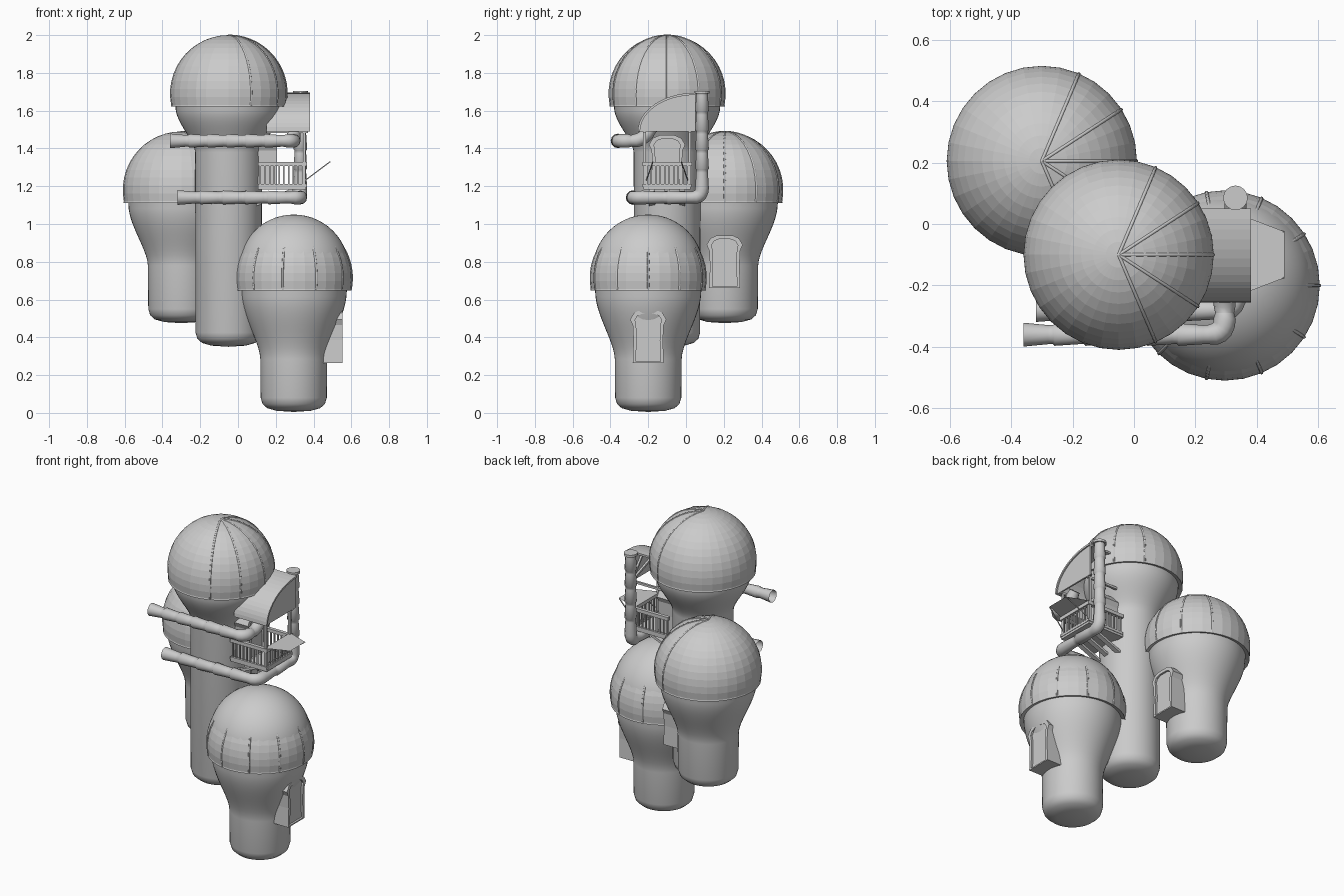
import bpy, bmesh
from math import sin, cos, pi, radians, sqrt
from mathutils import Vector

if "Cube" in bpy.data.objects:
    bpy.data.objects.remove(bpy.data.objects["Cube"])


def finish(bm, name, smooth=None):
    bmesh.ops.recalc_face_normals(bm, faces=bm.faces)
    me = bpy.data.meshes.new(name)
    bm.to_mesh(me)
    bm.free()
    ob = bpy.data.objects.new(name, me)
    bpy.context.collection.objects.link(ob)
    if smooth:
        bpy.ops.object.select_all(action='DESELECT')
        ob.select_set(True)
        bpy.context.view_layer.objects.active = ob
        bpy.ops.object.shade_smooth_by_angle(angle=radians(smooth))
    return ob


def lathe(name, prof, cx, cy, segs, smooth=None):
    bm = bmesh.new()
    vs = [bm.verts.new((cx + r, cy, z)) for r, z in prof]
    es = [bm.edges.new(p) for p in zip(vs, vs[1:])]
    bmesh.ops.spin(bm, geom=vs + es, cent=(cx, cy, 0), axis=(0, 0, 1), angle=2 * pi, steps=segs)
    bmesh.ops.remove_doubles(bm, verts=bm.verts, dist=1e-4)
    return finish(bm, name, smooth)


def beam(name, a, b, w, h):
    """Rectangular bar between two points."""
    a, b = Vector(a), Vector(b)
    bm = bmesh.new()
    bmesh.ops.create_cube(bm, size=1)
    bmesh.ops.scale(bm, vec=(w, h, (b - a).length), verts=bm.verts)
    q = (b - a).to_track_quat('Z', 'Y')
    for v in bm.verts:
        v.co = q @ v.co + (a + b) / 2
    return finish(bm, name)


def prism(name, outer, x0, x1, inner=None):
    """Extrude a y-z outline along x; with an inner outline it becomes a ring."""
    bm = bmesh.new()
    loops = [[bm.verts.new((x, y, z)) for y, z in o]
             for o in ([outer, inner] if inner else [outer]) for x in (x0, x1)]
    n = len(outer)

    def bridge(a, b):
        for i in range(n):
            bm.faces.new((a[i], a[(i + 1) % n], b[(i + 1) % n], b[i]))
    bridge(loops[0], loops[1])
    if inner:
        bridge(loops[2], loops[3])
        bridge(loops[0], loops[2])
        bridge(loops[1], loops[3])
    else:
        bm.faces.new(loops[0])
        bm.faces.new(loops[1])
    return finish(bm, name)


def sweep(name, pts, res, depth=1.0):
    """Round tube through (point, radius) pairs."""
    cu = bpy.data.curves.new(name, 'CURVE')
    cu.dimensions = '3D'
    cu.bevel_depth = depth
    cu.bevel_resolution = res
    cu.use_fill_caps = res < 2
    sp = cu.splines.new('POLY')
    sp.points.add(len(pts) - 1)
    for p, (co, r) in zip(sp.points, pts):
        p.co = (*co, 1)
        p.radius = r
    ob = bpy.data.objects.new(name, cu)
    bpy.context.collection.objects.link(ob)
    return ob


def pipe(name, corners, r=0.031, bend=0.05, step=0.11):
    """Pipe of flared sections with rounded elbows."""
    c = [Vector(p) for p in corners]
    pts = []
    for i in range(len(c) - 1):
        d = (c[i + 1] - c[i]).normalized()
        a = c[i] + d * (bend if i else 0)
        b = c[i + 1] - d * (bend if i < len(c) - 2 else 0)
        n = max(1, round((b - a).length / step))
        s = (b - a) / n
        for k in range(n):
            pts += [(a + s * k + d * 0.001, r * (1.25 if k + i == 0 else 1.17)),
                    (a + s * (k + 0.8), r), (a + s * (k + 1) - d * 0.004, r)]
        if i < len(c) - 2:
            e = (c[i + 2] - c[i + 1]).normalized()
            for t in (0.2, 0.4, 0.6, 0.8):
                p = c[i + 1]
                pts.append((b * (1 - t)**2 + p * 2 * t * (1 - t) + (p + e * bend) * t * t, r * 1.15))
    pts.append((c[-1], r * 1.2))
    return sweep(name, pts, 4)


def tower(name, cx, cy, cz, base, neck, ribs, rib_top, dome_z, door_z):
    # smooth stem, neck and inner dome
    prof = [(0, base), (0.09, base + 0.006), (0.14, base + 0.02), (0.165, base + 0.042), (0.175, base + 0.075)]
    for i in range(13):
        t = i / 12
        prof.append((0.177 + 0.104 * (t * t * (3 - 2 * t)) ** 0.85, cz - 0.07 - neck * (1 - t)))
    dr = 0.294
    for i in range(15):
        a = pi / 2 * i / 14
        prof.append((dr * cos(a) if i < 14 else 0, dome_z + dr * sin(a)))
    lathe(name + "_stem", prof, cx, cy, 48, 60)
    # faceted cap with a turned-in rim
    R = 0.31
    cap = [(0.275, cz - 0.058), (0.306, cz - 0.068)]
    for i in range(14):
        a = radians(-11 + 101 * i / 13)
        cap.append((R * cos(a) if i < 13 else 0, cz + R * sin(a)))
    lathe(name + "_cap", cap, cx, cy, 32)
    # seams over the cap
    for deg in ribs:
        t = radians(deg)
        pts = []
        for i in range(15):
            a = radians(-12 + (rib_top + 12) * i / 14)
            q = R - 0.002
            pts.append(((cx + q * cos(a) * cos(t), cy + q * cos(a) * sin(t), cz + q * sin(a)), 1))
        sweep(name + "_cap_seam", pts, 1, 0.006)
    # arched door and frame facing +x
    half = [(0.082, 0), (0.078, 0.12), (0.082, 0.2), (0.096, 0.23), (0.075, 0.265), (0.04, 0.28)]
    inn = [(0.066, 0.008), (0.061, 0.12), (0.064, 0.2), (0.07, 0.228), (0.056, 0.25), (0.03, 0.26)]

    def loop(h):
        return [(cy + y, door_z + z) for y, z in h] + [(cy - y, door_z + z) for y, z in reversed(h)]
    prism(name + "_door", loop(inn), cx + 0.1, cx + 0.245)
    prism(name + "_door_frame", loop(half), cx + 0.1, cx + 0.257, loop(inn))


fan = (-67, -33, 0, 33, 67)
tower("main_tower", -0.05, -0.10, 1.69, 0.35, 0.24, fan, 90, 1.69, 1.19)
tower("back_tower", -0.30, 0.205, 1.18, 0.475, 0.33, fan, 90, 1.18, 0.66)
tower("front_tower", 0.295, -0.20, 0.715, 0.005, 0.36,
      (-134, -101, -67, -33, 0, 33, 67, 101), 34, 0.756, 0.265)

# pipes
pipe("upper_pipe", [(-0.36, -0.36, 1.44), (0.295, -0.36, 1.44), (0.295, -0.235, 1.44), (0.295, -0.18, 1.51)])
pipe("lower_pipe", [(-0.32, -0.28, 1.14), (0.33, -0.28, 1.14), (0.33, 0.085, 1.14), (0.33, 0.085, 1.70)])
lathe("pipe_lid", [(0, 1.69), (0.04, 1.69), (0.04, 1.705), (0, 1.705)], 0.33, 0.085, 16)

# balcony floor, rails and balusters
X0, X1, Y0, Y1 = 0.105, 0.355, -0.22, 0.02
beam("balcony_floor", (X0, -0.10, 1.19), (X1 + 0.005, -0.10, 1.19), 0.25, 0.014)
for z, w in ((1.318, 0.022), (1.205, 0.016)):
    for y in (Y0, Y1):
        beam("side_rail", (X0, y, z), (X1 + 0.01, y, z), w, w)
    beam("end_rail", (X1, Y0 - 0.01, z), (X1, Y1 + 0.01, z), w, w)
for i in range(10):
    f = (i + 0.5) / 10
    for y in (Y0, Y1):
        x = X0 + (X1 - X0) * f
        beam("side_baluster", (x, y, 1.2), (x, y, 1.32), 0.008, 0.008)
    y = Y0 + (Y1 - Y0) * f
    beam("end_baluster", (X1, y, 1.2), (X1, y, 1.32), 0.008, 0.008)

# diagonal supports under the floor
for y in (-0.18, -0.10, -0.02):
    beam("floor_support", (0.09, y, 1.10), (0.29, y, 1.182), 0.03, 0.015)

# shelf outside the railing with its stays
bm = bmesh.new()
bm.faces.new([bm.verts.new(p) for p in ((0.36, -0.225, 1.331), (0.49, -0.175, 1.331),
                                        (0.49, -0.025, 1.331), (0.36, 0.025, 1.331))])
bmesh.ops.solidify(bm, geom=bm.faces[:], thickness=0.004)
finish(bm, "outer_shelf")
for y0, y1 in ((-0.21, -0.175), (0.01, -0.025)):
    beam("shelf_stay", (0.355, y0, 1.23), (0.488, y1, 1.33), 0.005, 0.005)

# curved canopy with closed end, spokes and posts
def arc(ry, rz, n=14):
    return [(0.05 - ry * cos(pi / 2 * i / n), 1.49 + rz * sin(pi / 2 * i / n)) for i in range(n + 1)]


outer, inner = arc(0.305, 0.205), arc(0.293, 0.193)
prism("canopy_roof", outer + inner[::-1], 0.15, 0.38)
prism("canopy_end", inner + [(0.05, 1.49)], 0.362, 0.372)
for a in (30, 60):
    a = radians(a)
    beam("canopy_spoke", (0.356, 0.04, 1.497), (0.356, 0.05 - 0.29 * cos(a), 1.49 + 0.19 * sin(a)), 0.012, 0.012)
for y in (Y0, Y1):
    beam("canopy_beam", (0.15, y, 1.49), (0.37, y, 1.49), 0.014, 0.014)
    beam("canopy_post", (X1 - 0.005, y, 1.2), (X1 - 0.005, y, 1.49), 0.014, 0.014)
